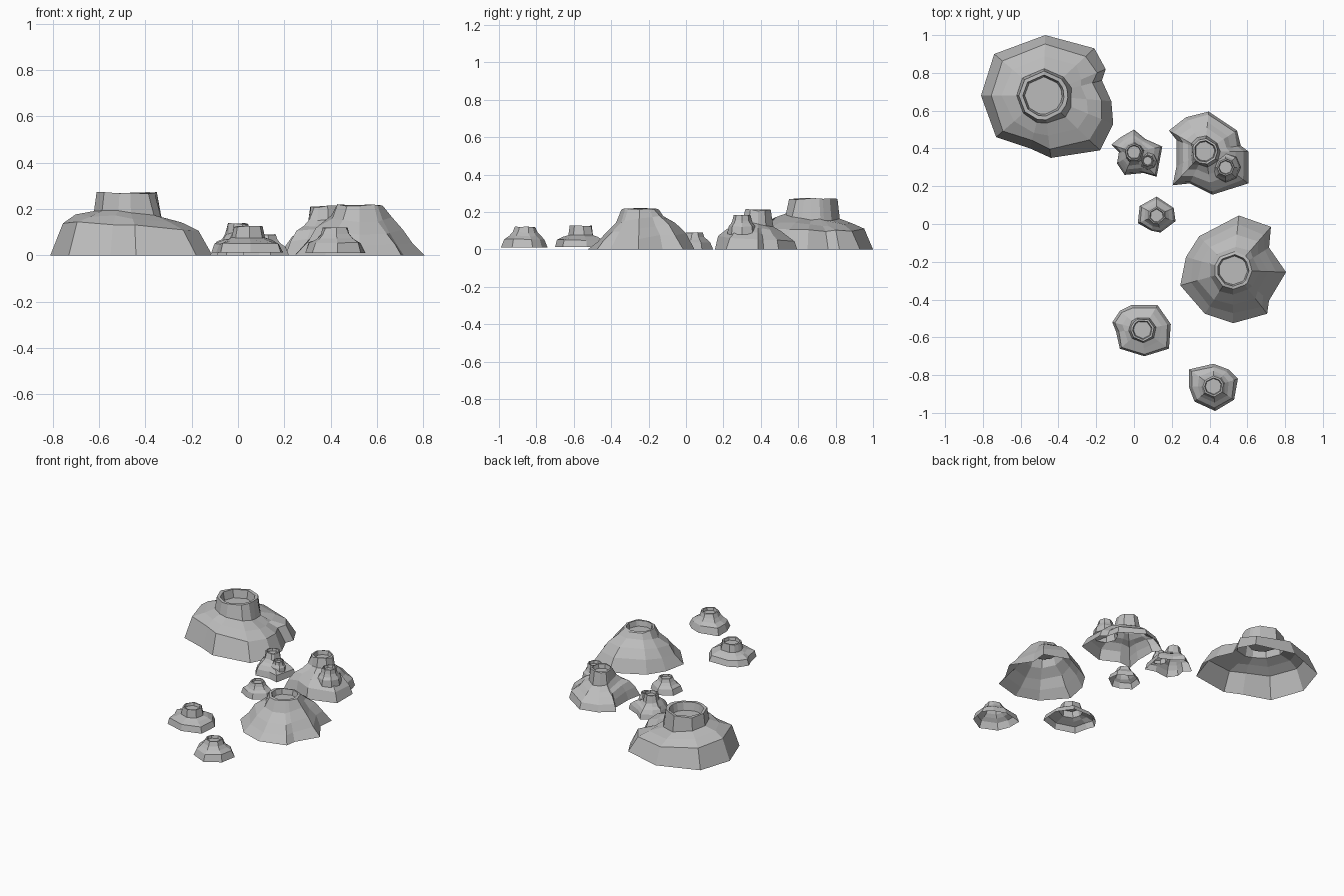
import bpy
import bmesh
import random
from math import cos, sin, tau
from mathutils import Vector

random.seed(7)

default = bpy.data.objects.get("Cube")
if default:
    bpy.data.objects.remove(default)

rock = bpy.data.materials.new("grey rock")
rock.use_nodes = True
grey = (0.5, 0.5, 0.5, 1)
rock.diffuse_color = grey
rock.node_tree.nodes["Principled BSDF"].inputs["Base Color"].default_value = grey

# Slope profiles: (spread from rim to foot, share of the height)
BROAD = [(1, 0), (0.77, 0.45), (0.42, 0.55), (0.1, 0.65), (0, 1)]
CONE = [(1, 0), (0.74, 0.29), (0.46, 0.52), (0.17, 0.74), (0, 1)]
CRAGGY = [(1, 0), (0.86, 0.25), (0.6, 0.42), (0.35, 0.52), (0.12, 0.65), (0, 1)]
SMALL = [(1, 0), (0.78, 0.4), (0.4, 0.55), (0.15, 0.72), (0, 1)]
SHELF = [(1, 0), (0.84, 0.33), (0.42, 0.45), (0.12, 0.56), (0, 1)]


def regular(radius, sides=8):
    return [(radius * cos(tau * i / sides), radius * sin(tau * i / sides))
            for i in range(sides)]


def crater_hill(name, centre, outline, rim, height, profile, depth, base=0.0, lean=(0, 0)):
    """Open-bottomed faceted hill whose foot outline narrows to a round crater.
    Its ledges sit higher on the side that lean points to."""
    cx, cy = centre
    foot = [Vector((x / 100, y / 100)) for x, y in outline]
    bm = bmesh.new()
    rings = []

    # Outer slope, with uneven ledges
    for spread, share in profile:
        ring = []
        for p in foot:
            jitter = random.uniform(-0.05, 0.05) if share else 0
            t = spread + (jitter if 0 < spread < 1 else 0)
            q = p.normalized() * rim * (1 - t) + p * t
            lift = jitter * 0.5 if share < 1 else -abs(jitter)
            lift += p.normalized().dot(Vector(lean)) * share * (1 - share)
            z = base + (height - base) * (share + lift)
            ring.append(bm.verts.new((cx + q.x, cy + q.y, z)))
        rings.append(ring)

    # Crater lip and inner wall
    for shrink, drop in ((0.84, 0.1), (0.76, 1)):
        ring = []
        for p in foot:
            q = p.normalized() * rim * shrink
            ring.append(bm.verts.new((cx + q.x, cy + q.y, height - depth * drop)))
        rings.append(ring)

    # Skin the rings and close the crater floor
    n = len(foot)
    for low, high in zip(rings, rings[1:]):
        for i in range(n):
            j = (i + 1) % n
            bm.faces.new((low[i], low[j], high[j], high[i]))
    bm.faces.new(rings[-1])
    bmesh.ops.recalc_face_normals(bm, faces=bm.faces)
    mesh = bpy.data.meshes.new(name)
    bm.to_mesh(mesh)
    bm.free()
    mesh.materials.append(rock)
    bpy.context.collection.objects.link(bpy.data.objects.new(name, mesh))


# Large hills (foot outlines in hundredths, around each crater)
crater_hill("large_back_hill", (-0.48, 0.68),
            [(1, 32), (27, 25), (33, 14), (31, 8), (36, -3), (37, -15), (30, -29),
             (4, -33), (-7, -28), (-25, -22), (-33, 0), (-26, 22)],
            0.13, 0.275, BROAD, 0.06, lean=(-0.3, -0.15))
crater_hill("large_front_hill", (0.525, -0.245),
            [(3, 29), (20, 23), (19, 12), (28, -1), (19, -16), (18, -23), (0, -28),
             (-15, -23), (-28, -8), (-25, 7), (-18, 18)],
            0.1, 0.222, CONE, 0.04, lean=(-0.1, 0.45))

# Craggy hills, each with a side vent
crater_hill("craggy_hill", (0.375, 0.385),
            [(2, 21), (17, 11), (19, 3), (23, 0), (23, -17), (4, -23), (-8, -17),
             (-17, -18), (-15, -8), (-15, 6), (-19, 11), (-10, 18)],
            0.068, 0.215, CRAGGY, 0.03, lean=(0, -0.35))
crater_hill("craggy_hill_side_vent", (0.485, 0.3), regular(8),
            0.045, 0.185, SMALL, 0.02, base=0.08)
crater_hill("small_craggy_hill", (0, 0.38),
            [(0, 12), (6, 7), (15, 3), (12, -13), (5, -11), (-5, -12), (-9, -6),
             (-8, 0), (-12, 4), (-7, 8)],
            0.045, 0.14, CRAGGY, 0.02, lean=(0, -0.2))
crater_hill("small_craggy_hill_side_vent", (0.072, 0.335), regular(5),
            0.03, 0.108, SMALL, 0.012, base=0.045)

# Small hills
crater_hill("tiny_middle_hill", (0.12, 0.045),
            [(0, 10), (9, 4), (10, -3), (2, -9), (-3, -8), (-10, -4), (-9, 5)],
            0.045, 0.092, SMALL, 0.015)
crater_hill("small_left_hill", (0.045, -0.56),
            [(-6, 13), (8, 13), (15, 3), (14, -10), (1, -14), (-12, -10), (-14, -1),
             (-16, 4), (-12, 10)],
            0.062, 0.128, SHELF, 0.02, base=0.012)
crater_hill("small_front_hill", (0.42, -0.86),
            [(0, 12), (8, 9), (13, 4), (11, -7), (1, -13), (-10, -8), (-13, 0), (-13, 9)],
            0.055, 0.122, SMALL, 0.02, base=0.01)
